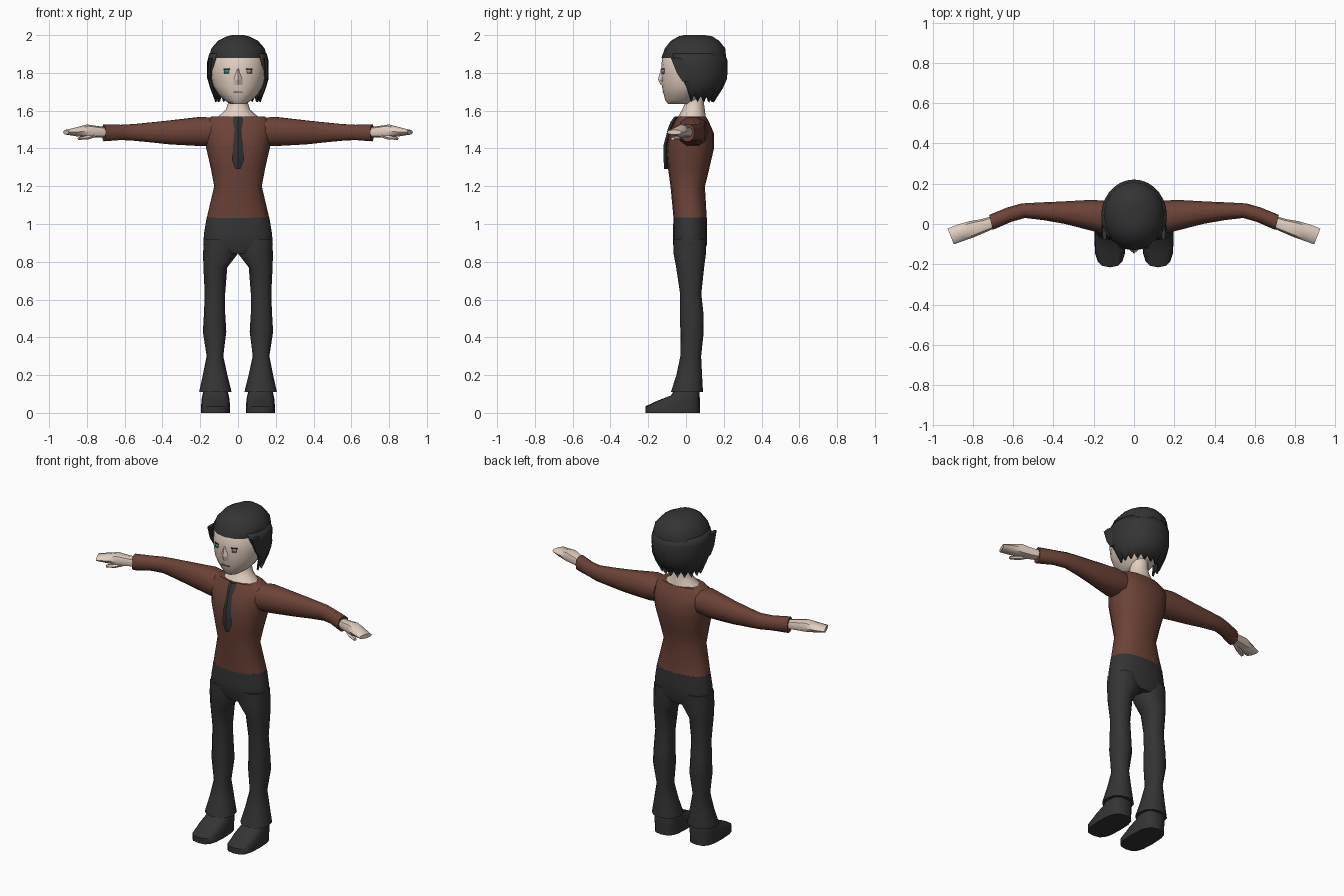
import bpy, bmesh, math

if "Cube" in bpy.data.objects:
    bpy.data.objects.remove(bpy.data.objects["Cube"])


def material(name, rgb):
    m = bpy.data.materials.new(name)
    m.use_nodes = True
    m.diffuse_color = (*rgb, 1)
    node = m.node_tree.nodes["Principled BSDF"]
    node.inputs["Base Color"].default_value = (*rgb, 1)
    node.inputs["Roughness"].default_value = 0.8
    return m


CHARCOAL = material("charcoal", (0.034, 0.034, 0.034))
BROWN = material("brown cloth", (0.15, 0.055, 0.038))
SKIN = material("skin", (0.76, 0.62, 0.53))
TEAL = material("teal iris", (0.05, 0.27, 0.24))
GREY = material("grey iris", (0.33, 0.31, 0.28))
LIP = material("lip line", (0.22, 0.15, 0.12))


def skin_rows(name, mat, rows, closed=True, mirror=False, caps=True, angle=45):
    """Join rows of points into one surface."""
    bm = bmesh.new()
    rings = [[bm.verts.new(p) for p in row] for row in rows]
    n = len(rings[0])
    for a, b in zip(rings, rings[1:]):
        for i in range(n if closed else n - 1):
            j = (i + 1) % n
            bm.faces.new((a[i], a[j], b[j], b[i]))
    if closed and caps:
        bm.faces.new(rings[0])
        bm.faces.new(rings[-1])
    bmesh.ops.recalc_face_normals(bm, faces=bm.faces)
    mesh = bpy.data.meshes.new(name)
    bm.to_mesh(mesh)
    bm.free()
    mesh.materials.append(mat)
    obj = bpy.data.objects.new(name, mesh)
    bpy.context.collection.objects.link(obj)
    bpy.ops.object.select_all(action='DESELECT')
    obj.select_set(True)
    bpy.context.view_layer.objects.active = obj
    bpy.ops.object.shade_smooth_by_angle(angle=math.radians(angle))
    if mirror:
        mod = obj.modifiers.new("Mirror", 'MIRROR')
        mod.use_mirror_merge = False
    return obj


def bulge(t, power):
    """Cosine rounded towards a box as the power grows."""
    c = math.cos(t)
    return math.copysign(abs(c) ** (2 / power), c)


def loft(name, mat, sections, axis='z', n=12, power=2.3, skew=0, **kw):
    """Sections are (position, centre 1, centre 2, radius 1, radius 2)."""
    rows = []
    for pos, c1, c2, r1, r2 in sections:
        row = []
        for i in range(n):
            t = math.tau * i / n
            u, v = r1 * bulge(t, power), r2 * bulge(t - math.pi / 2, power)
            if axis == 'z':
                row.append((c1 + u, c2 + v, pos))
            else:
                row.append((pos + skew * u, c1 + u, c2 + v))
        rows.append(row)
    return skin_rows(name, mat, rows, **kw)


def span(z, half_width, front, back):
    """Centred section given by its front and back depth."""
    return (z, 0, (front + back) / 2, half_width, (back - front) / 2)


# Sweater
loft("sweater_body", BROWN, [
    span(1.03, .166, -.066, .11), span(1.2, .126, -.082, .1),
    span(1.3, .145, -.096, .125), span(1.4, .168, -.104, .148),
    span(1.48, .18, -.088, .148), span(1.54, .18, -.062, .122),
    span(1.57, .14, -.045, .105)], n=16)
loft("sleeve", BROWN, [
    (.12, .035, 1.49, .08, .07), (.19, .038, 1.49, .082, .081),
    (.36, .056, 1.485, .055, .066), (.46, .063, 1.485, .044, .055),
    (.55, .066, 1.485, .036, .046), (.62, .046, 1.485, .036, .042),
    (.71, .008, 1.483, .037, .047)], axis='x', n=10, skew=.25, mirror=True)

# Tie
loft("tie", CHARCOAL, [
    (1.568, 0, -.05, .024, .012), (1.54, 0, -.067, .027, .015),
    (1.505, 0, -.084, .018, .012), (1.42, 0, -.106, .025, .012),
    (1.34, 0, -.107, .032, .012), (1.29, 0, -.105, .012, .01)],
    n=4, power=2, angle=20)

# Neck and head
loft("neck", SKIN, [
    span(1.56, .115, -.047, .105), span(1.605, .064, -.02, .1),
    span(1.64, .053, -.005, .095), span(1.72, .05, -.005, .095)], power=2)
loft("head", SKIN, [
    span(1.635, .04, -.095, .03), span(1.655, .07, -.11, .07),
    span(1.69, .106, -.119, .1), span(1.73, .131, -.128, .13),
    span(1.8, .148, -.132, .16), span(1.88, .145, -.127, .17),
    span(1.94, .11, -.08, .15)], n=16, power=2)
loft("nose", SKIN, [
    (1.735, 0, -.122, .026, .012), (1.765, 0, -.128, .022, .02),
    (1.82, 0, -.128, .006, .006)], n=4, power=2, angle=20)


# Face details as thin plates
def plate(name, mat, x, y, z, w, h, turn=0):
    c, s = math.cos(turn) * w / 2, math.sin(turn) * w / 2
    rows = [[(x - c, y - s + d, z + k), (x + c, y + s + d, z + k)]
            for k, d in ((-h / 2, 0), (h / 2, 0))]
    obj = skin_rows(name, mat, rows, closed=False)
    mod = obj.modifiers.new("Thickness", 'SOLIDIFY')
    mod.thickness, mod.offset = .006, 0


for side, label, iris in ((-1, "right", TEAL), (1, "left", GREY)):
    plate(label + "_iris", iris, .06 * side, -.122, 1.808, .026, .02, .38 * side)
    plate(label + "_lash", CHARCOAL, .06 * side, -.122, 1.821, .036, .004, .38 * side)
plate("mouth", LIP, 0, -.121, 1.7, .05, .005)

# Hair: a smooth cap over a jagged skirt that leaves the face open
loft("hair_cap", CHARCOAL, [
    span(1.878, .147, -.13, .2), span(1.885, .153, -.128, .212),
    span(1.93, .141, -.112, .208), span(1.97, .106, -.08, .175),
    span(1.993, .06, -.04, .14), span(2.0, .03, -.01, .1)], n=16, power=2.1)
rows, count = [], 21
for z, width, back, opening, jag in (
        (1.9, .147, .2, 42, 0), (1.86, .157, .215, 36, 0),
        (1.78, .157, .212, 20, .008), (1.73, .143, .19, 14, .008),
        (1.665, .116, .142, 8, .018)):
    row = []
    for i in range(count):
        t = math.radians(-opening + (180 + 2 * opening) * i / (count - 1))
        row.append((width * math.cos(t), .04 + (back - .04) * math.sin(t),
                    z + jag * (-1) ** (i + 1)))
    rows.append(row)
hair = skin_rows("hair_sides", CHARCOAL, rows, closed=False)
thick = hair.modifiers.new("Thickness", 'SOLIDIFY')
thick.thickness, thick.offset = .012, 0
loft("side_lock", CHARCOAL, [
    (1.755, .152, -.005, .006, .016), (1.8, .152, -.022, .01, .03),
    (1.88, .146, -.045, .012, .04)], n=6, mirror=True)

# Hands
loft("hand", SKIN, [
    (.68, .016, 1.485, .027, .025), (.74, -.006, 1.488, .031, .03),
    (.8, -.024, 1.492, .038, .035), (.86, -.043, 1.488, .04, .023),
    (.91, -.062, 1.486, .039, .013)], axis='x', n=8, skew=.4, mirror=True)
loft("thumb", SKIN, [
    (.75, -.02, 1.475, .014, .014), (.8, -.046, 1.457, .016, .012),
    (.845, -.07, 1.452, .01, .007)], axis='x', n=6, skew=.4, mirror=True)

# Trousers
loft("trouser_hips", CHARCOAL, [
    span(1.035, .166, -.066, .11), span(.95, .18, -.07, .112),
    span(.89, .184, -.068, .11), span(.845, .17, -.05, .095)], n=16)
loft("trouser_leg", CHARCOAL, [
    (.92, .096, .02, .085, .085), (.84, .094, .02, .091, .085),
    (.77, .12, .022, .063, .074), (.63, .122, .025, .054, .056),
    (.53, .124, .03, .056, .062), (.43, .124, .032, .062, .062),
    (.3, .122, .025, .044, .055), (.2, .121, .017, .065, .068),
    (.11, .12, .005, .086, .085)], mirror=True)

# Shoes
loft("shoe", CHARCOAL, [
    (0, .119, -.07, .078, .144), (.035, .119, -.07, .076, .145),
    (.065, .119, -.038, .075, .112), (.092, .119, -.004, .07, .076),
    (.14, .119, .01, .058, .058)], n=16, power=3, mirror=True)
